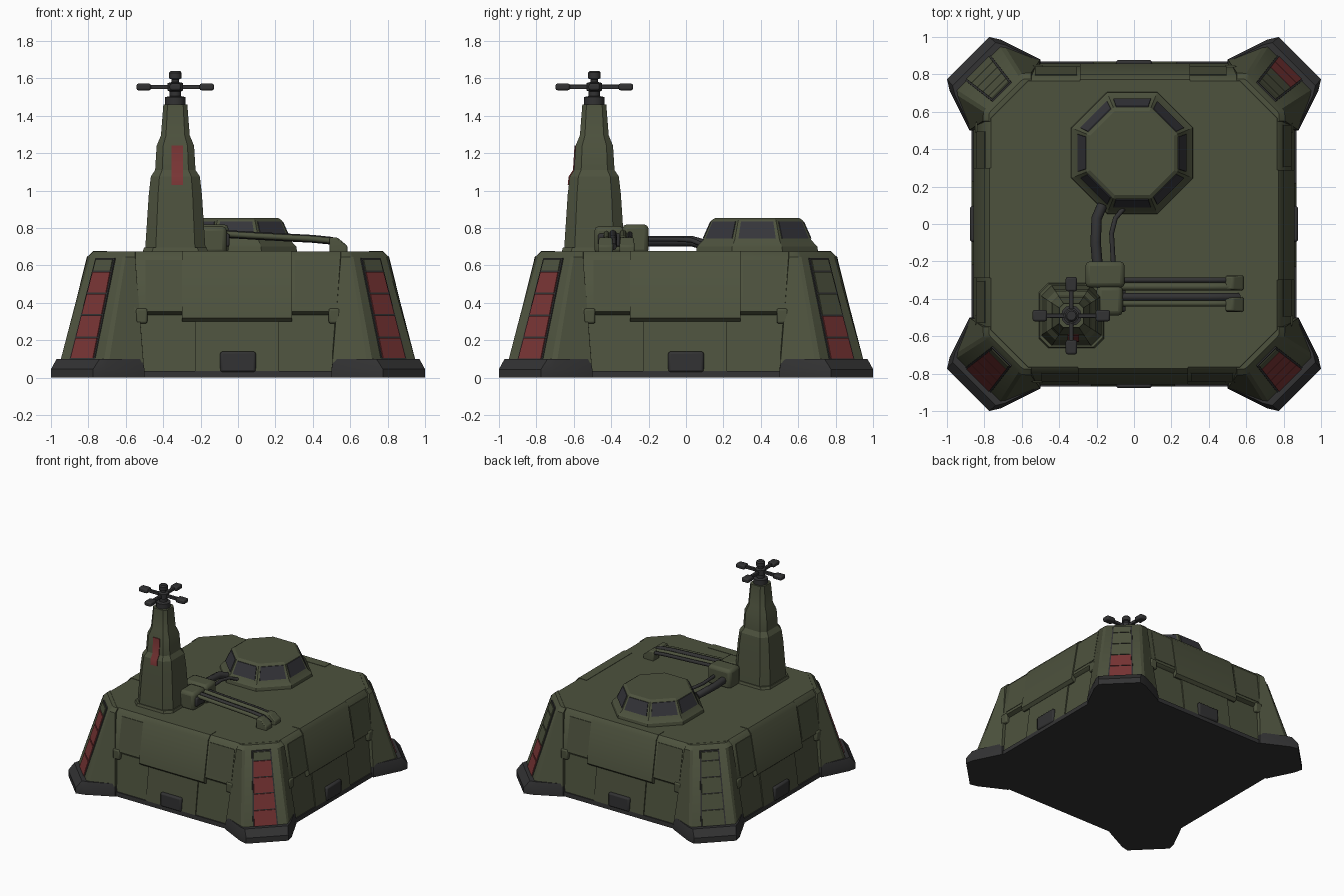
import bpy, bmesh, math
from mathutils import Matrix, Vector

if "Cube" in bpy.data.objects:
    bpy.data.objects.remove(bpy.data.objects["Cube"])


def material(name, rgb):
    m = bpy.data.materials.new(name)
    m.diffuse_color = (*rgb, 1)
    m.use_nodes = True
    m.node_tree.nodes["Principled BSDF"].inputs["Base Color"].default_value = m.diffuse_color
    return m


OLIVE = material("olive green", (0.075, 0.085, 0.048))
DARK = material("dark grey", (0.032, 0.032, 0.033))
GLASS = material("window grey", (0.036, 0.036, 0.043))
RED = material("dull red", (0.19, 0.035, 0.035))


def loft(name, rings, mat, turn=0.0, at=(0, 0, 0), bevel=0.0, angle=35):
    """Skin equal-length rings of points, then turn about z and move."""
    bm = bmesh.new()
    move = Matrix.Translation(at) @ Matrix.Rotation(turn, 4, 'Z')
    vs = [[bm.verts.new(move @ Vector(p)) for p in r] for r in rings]
    n = len(vs[0])
    for a, b in zip(vs, vs[1:]):
        for i in range(n):
            j = (i + 1) % n
            bm.faces.new((a[i], a[j], b[j], b[i]))
    bm.faces.new(vs[0][::-1])
    bm.faces.new(vs[-1])
    bmesh.ops.recalc_face_normals(bm, faces=bm.faces)
    me = bpy.data.meshes.new(name)
    bm.to_mesh(me)
    bm.free()
    me.materials.append(mat)
    me.shade_smooth()
    me.set_sharp_from_angle(angle=math.radians(angle))
    ob = bpy.data.objects.new(name, me)
    bpy.context.collection.objects.link(ob)
    if bevel:
        b = ob.modifiers.new("bevel", 'BEVEL')
        b.width, b.segments, b.limit_method = bevel, 2, 'ANGLE'
    return ob


def cut_square(a, c, z):
    """Square of half-width a with corners cut by c."""
    b = a - c
    return [(a, -b, z), (a, b, z), (b, a, z), (-b, a, z),
            (-a, b, z), (-a, -b, z), (-b, -a, z), (b, -a, z)]


def rect(x0, x1, y0, y1, z):
    return [(x0, y0, z), (x1, y0, z), (x1, y1, z), (x0, y1, z)]


def box(name, x0, x1, y0, y1, z0, z1, mat, bevel=0.0, **kw):
    return loft(name, [rect(x0, x1, y0, y1, z0), rect(x0, x1, y0, y1, z1)], mat, bevel=bevel, **kw)


def round_part(name, profile, mat, at, n=12):
    rings = [[(r * math.cos(2 * math.pi * i / n), r * math.sin(2 * math.pi * i / n), z)
              for i in range(n)] for r, z in profile]
    return loft(name, rings, mat, at=at)


def tube(name, pts, r, mat):
    cu = bpy.data.curves.new(name, 'CURVE')
    cu.dimensions, cu.bevel_depth, cu.bevel_resolution, cu.use_fill_caps = '3D', r, 2, True
    sp = cu.splines.new('POLY')
    sp.points.add(len(pts) - 1)
    for p, q in zip(sp.points, pts):
        p.co = (*q, 1)
    cu.materials.append(mat)
    ob = bpy.data.objects.new(name, cu)
    bpy.context.collection.objects.link(ob)


def mix(z, table):
    """Linear lookup in (z, value) pairs."""
    for (z0, a), (z1, b) in zip(table, table[1:]):
        if z <= z1:
            return a + (b - a) * (z - z0) / (z1 - z0)
    return table[-1][1]


# Main hull: dark skirt, lower wall, overhanging upper wall
loft("skirt", [cut_square(0.87, 0.2, 0), cut_square(0.868, 0.2, 0.035)], DARK)
loft("lower_hull", [cut_square(0.86, 0.2, 0.03), cut_square(0.815, 0.2, 0.36)], OLIVE)
loft("upper_hull", [cut_square(0.82, 0.2, 0.335), cut_square(0.842, 0.2, 0.355),
                    cut_square(0.792, 0.2, 0.645), cut_square(0.765, 0.2, 0.675)], OLIVE)

# Details repeated on all four walls (modelled facing -y)
for k, side in enumerate(("front", "right", "back", "left")):
    t = k * math.pi / 2
    loft(side + "_upper_panel", [rect(-0.3, 0.29, -y, -0.7, z) for z, y in
         ((0.3, 0.835), (0.32, 0.858), (0.645, 0.801), (0.678, 0.773))], OLIVE, t)
    loft(side + "_lower_panel", [rect(-0.23, 0.22, -y, -0.7, z) for z, y in
         ((0.035, 0.868), (0.31, 0.832))], OLIVE, t)
    box(side + "_port", -0.095, 0.095, -0.878, -0.8, 0.03, 0.14, DARK, 0.012, turn=t)
    for s in (-1, 1):
        x = s * 0.515
        box(side + "_bracket", x - 0.03, x + 0.03, -0.85, -0.78, 0.29, 0.37, OLIVE, 0.01, turn=t)
        x = s * 0.4
        loft(side + "_side_plate", [rect(x - 0.095, x + 0.13, -y, -0.7, z) for z, y in
             ((0.38, 0.842), (0.63, 0.799))], OLIVE, t)

# Corner buttresses with feet and stacked diagonal plates (modelled at +x +y)
depth = ((0.08, 1.182), (0.66, 0.996))
half_w = ((0.08, 0.086), (0.66, 0.062))


def plate(name, z0, z1, off, grow, mat, turn):
    rings = []
    for z in (z0, z1):
        d, w = mix(z, depth), mix(z, half_w) + grow
        rings.append([((r - s) / 2 ** 0.5, (r + s) / 2 ** 0.5, z) for r, s in
                      ((d + off, -w), (d + off, w), (d - 0.03, w), (d - 0.03, -w))])
    loft(name, rings, mat, turn)


def corner(pts, z):
    """Mirror half an outline over the diagonal and close it inside the hull."""
    return [(x, y, z) for x, y in pts] + [(y, x, z) for x, y in reversed(pts)] + [(0.5, 0.5, z)]


steps = (0.1, 0.217, 0.335, 0.452, 0.57, 0.635)
for k, (place, reds) in enumerate((("back_right", 2), ("back_left", 0),
                                   ("front_left", 4), ("front_right", 4))):
    t = k * math.pi / 2
    loft(place + "_foot", [corner(((0.5, 0.88), (0.71, 0.985), (0.775, 1.0)), 0),
                           corner(((0.5, 0.88), (0.71, 0.985), (0.775, 1.0)), 0.045),
                           corner(((0.51, 0.872), (0.69, 0.958), (0.74, 0.97)), 0.1)], DARK, t)
    loft(place + "_buttress", [corner(((0.505, 0.875), (0.69, 0.948), (0.72, 0.952)), 0.08),
                               corner(((0.55, 0.808), (0.60, 0.805), (0.617, 0.791)), 0.645),
                               corner(((0.55, 0.775), (0.59, 0.775), (0.605, 0.765)), 0.674)],
         OLIVE, t, angle=25)
    plate(place + "_plate_backing", 0.095, 0.64, 0.003, 0.01, DARK, t)
    for i in range(5):
        plate(place + "_plate", steps[i] + 0.004, steps[i + 1] - 0.004, 0.009, 0,
              RED if i < reds else OLIVE, t)

# Octagonal cupola with eight windows
hub = (-0.01, 0.38, 0)
flat = 2 - 2 ** 0.5
loft("cupola", [cut_square(a, a * flat, z) for z, a in
     ((0.66, 0.328), (0.70, 0.322), (0.735, 0.29), (0.842, 0.243), (0.853, 0.225))],
     OLIVE, at=hub, angle=20)
for k in range(8):
    loft("cupola_window", [rect(-w, w, -a - 0.005, -a + 0.01, z) for z, a, w in
         ((0.743, 0.2865, 0.1), (0.836, 0.2456, 0.086))], GLASS, k * math.pi / 4, hub)

# Stepped mast
mast = (-0.335, -0.49, 0)
taper = ((0.66, 0.163), (0.98, 0.142), (1.075, 0.131), (1.11, 0.108),
         (1.24, 0.1), (1.295, 0.077), (1.46, 0.064))
loft("mast", [cut_square(a, a * 0.35, z) for z, a in taper], OLIVE, at=mast, angle=25)
loft("mast_plinth", [cut_square(0.178, 0.05, 0.66), cut_square(0.168, 0.05, 0.695)], OLIVE, at=mast)
loft("mast_stripe", [rect(-0.02, 0.04, -mix(z, taper) - 0.006, -mix(z, taper) + 0.02, z)
     for z in (1.03, 1.075, 1.11, 1.24)], RED, at=mast)

# Rotor on the mast
round_part("rotor_shaft", ((0.055, 1.45), (0.055, 1.5), (0.03, 1.505), (0.03, 1.53), (0.042, 1.535),
           (0.042, 1.575), (0.02, 1.58), (0.02, 1.595), (0.034, 1.6), (0.034, 1.63), (0.025, 1.64)),
           DARK, mast)
for k in range(4):
    t = k * math.pi / 2
    box("rotor_arm", 0.02, 0.15, -0.012, 0.012, 1.542, 1.566, DARK, 0.004, turn=t, at=mast)
    box("rotor_pad", 0.13, 0.207, -0.03, 0.03, 1.536, 1.572, DARK, 0.01, turn=t, at=mast)

# Junction boxes beside the mast
box("junction_box", -0.26, -0.05, -0.34, -0.2, 0.66, 0.82, OLIVE, 0.025)
box("junction_box_side", -0.2, -0.06, -0.49, -0.33, 0.66, 0.81, OLIVE, 0.025)
box("junction_vent", -0.1, -0.045, -0.47, -0.35, 0.7, 0.77, DARK, 0.01)

# Long pipes along x, ending in two clamps
for y, mat, r in ((-0.30, DARK, 0.014), (-0.335, OLIVE, 0.021), (-0.39, DARK, 0.021), (-0.425, OLIVE, 0.016)):
    tube("long_pipe", [(-0.1, y, 0.77), (0.1, y, 0.758), (0.4, y, 0.742),
                       (0.5, y, 0.732), (0.56, y, 0.7)], r, mat)
for y in (-0.315, -0.43):
    loft("pipe_clamp", [rect(0.49, 0.585, y - 0.04, y + 0.04, 0.66),
                        rect(0.49, 0.585, y - 0.04, y + 0.04, 0.705),
                        rect(0.49, 0.53, y - 0.035, y + 0.035, 0.75)], OLIVE, bevel=0.008)

# Pipes from the junction box to the cupola
tube("cupola_pipe", [(-0.195, -0.22, 0.73), (-0.205, -0.1, 0.73), (-0.2, 0.03, 0.73),
                     (-0.17, 0.1, 0.71)], 0.028, DARK)
tube("cupola_cable", [(-0.11, -0.22, 0.74), (-0.12, -0.05, 0.74), (-0.1, 0.03, 0.735),
                      (-0.05, 0.09, 0.71)], 0.013, DARK)
